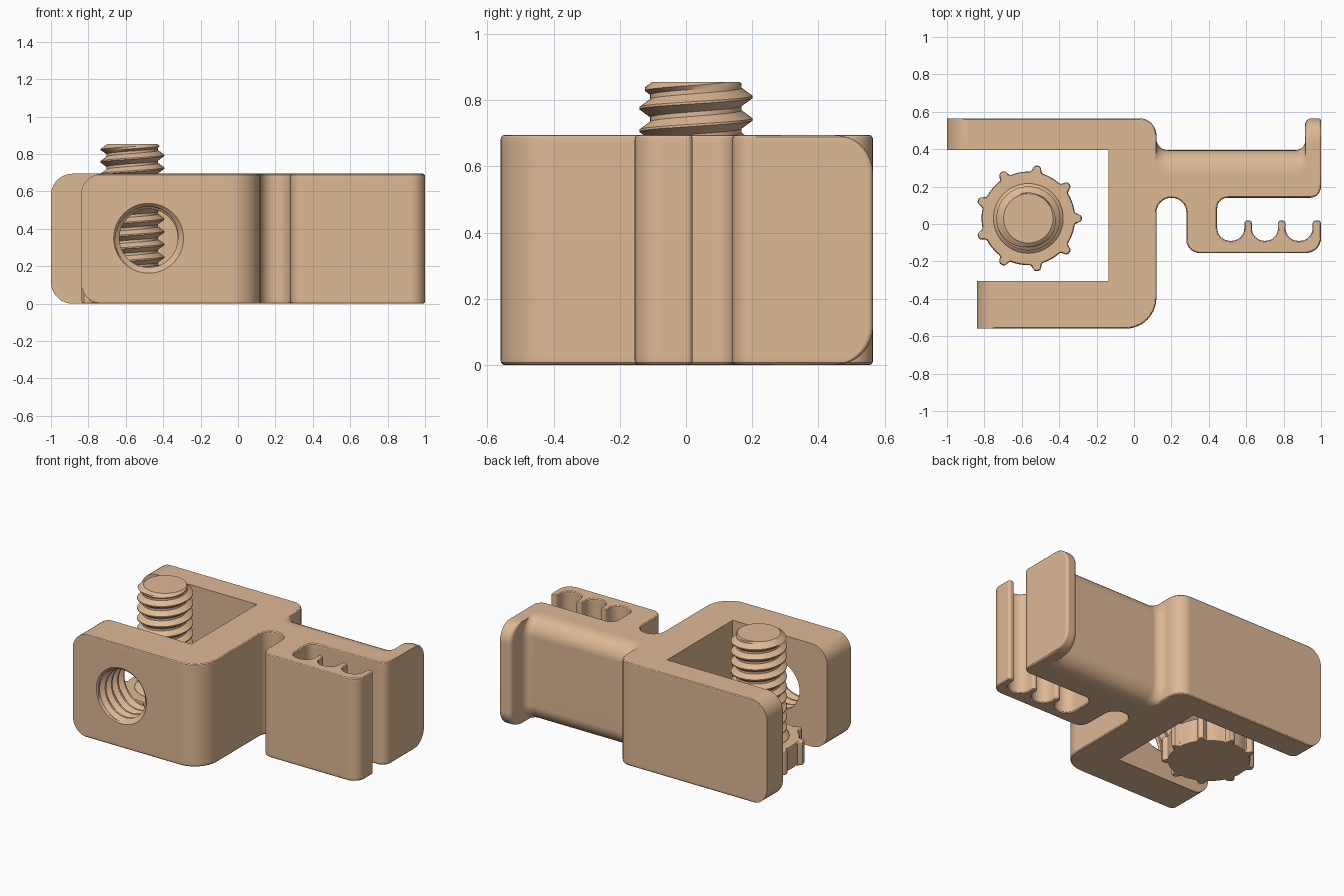
import bpy, bmesh, math
from mathutils import Vector

if "Cube" in bpy.data.objects:
    bpy.data.objects.remove(bpy.data.objects["Cube"])

H, R, E = 0.695, 0.115, 0.012      # body height, big edge rounding, small edge rounding

mat = bpy.data.materials.new("tan_plastic")
mat.diffuse_color = (0.73, 0.48, 0.30, 1)
mat.use_nodes = True
mat.node_tree.nodes["Principled BSDF"].inputs["Base Color"].default_value = mat.diffuse_color


def make_object(name, verts, faces):
    bm = bmesh.new()
    vs = [bm.verts.new(v) for v in verts]
    for f in faces:
        bm.faces.new([vs[i] for i in f])
    bmesh.ops.remove_doubles(bm, verts=bm.verts, dist=1e-5)
    bmesh.ops.recalc_face_normals(bm, faces=bm.faces)
    me = bpy.data.meshes.new(name)
    bm.to_mesh(me)
    bm.free()
    ob = bpy.data.objects.new(name, me)
    bpy.context.collection.objects.link(ob)
    me.materials.append(mat)
    return ob


def activate(ob):
    bpy.ops.object.select_all(action='DESELECT')
    ob.select_set(True)
    bpy.context.view_layer.objects.active = ob


def smooth(ob):
    activate(ob)
    bpy.ops.object.shade_smooth_by_angle(angle=math.radians(32))
    wn = ob.modifiers.new("weighted", 'WEIGHTED_NORMAL')
    wn.keep_sharp = True


def loft(name, rings):
    n = len(rings[0])
    faces = [(i * n + j, i * n + (j + 1) % n, (i + 1) * n + (j + 1) % n, (i + 1) * n + j)
             for i in range(len(rings) - 1) for j in range(n)]
    faces += [tuple(range(n)), tuple(range((len(rings) - 1) * n, len(rings) * n))]
    return make_object(name, [v for r in rings for v in r], faces)


def round_corners(corners, seg=8):
    """Round the right-angled corners (x, y, radius) of an outline."""
    out = []
    for i, (x, y, r) in enumerate(corners):
        p = Vector((x, y))
        if r == 0:
            out.append(p)
            continue
        u = (Vector(corners[i - 1][:2]) - p).normalized()
        v = (Vector(corners[(i + 1) % len(corners)][:2]) - p).normalized()
        for k in range(seg + 1):
            a = math.pi / 2 * k / seg
            out.append(p + (u + v) * r - (v * math.cos(a) + u * math.sin(a)) * r)
    return out


def body_outline(d, e):
    """Outline at one height: d pulls in jaw ends and arm back, e insets the rim."""
    c = [(-1 + d, 0.565, 0), (0.12, 0.565, 0.09),
         (0.12, 0.395 - d, 0.06), (0.915, 0.395 - d, 0.05),       # arm back
         (0.915, 0.565 - d, 0.035), (1, 0.565 - d, 0.015),        # lip
         (1, 0.14, 0.06), (0.445, 0.14, 0.055)]                   # slot
    for x0, x1, x2 in ((0.445, 0.59, 0.63), (0.63, 0.77, 0.81), (0.81, 0.955, 1.0)):
        c += [(x0, -0.09, 0.068), (x1, -0.09, 0.068),             # pocket and tooth
              (x1, 0.02, 0.018), (x2, 0.02, 0.018)]
    c += [(1, -0.155, 0.08), (0.28, -0.155, 0.07),
          (0.28, 0.14, 0.079), (0.12, 0.14, 0.079),               # arch
          (0.12, -0.56, 0.165), (-0.84 + d, -0.56, 0),            # front jaw
          (-0.84 + d, -0.305, 0), (-0.135, -0.305, 0),
          (-0.135, 0.395, 0), (-1 + d, 0.395, 0)]
    pts = round_corners(c)[::-1]
    out = []
    for i, p in enumerate(pts):
        a = (p - pts[i - 1]).normalized()
        b = (pts[(i + 1) % len(pts)] - p).normalized()
        n1, n2 = Vector((-a.y, a.x)), Vector((-b.y, b.x))
        n = (n1 + n2) / (1 + n1.dot(n2))
        if p.x < -0.13:                                           # crisp inner mouth
            n = Vector((0, n.y if abs(p.y) > 0.41 else 0))
        out.append(p + n * e)
    return out


def thread(name, root, crest, z0, z1, pitch, end_r, shape, seg=56):
    """Closed helical thread; rows follow the helix and are clamped at both ends."""
    mid = (root + crest) / 2
    prof = [(0, root), (.2, root), (.375, mid), (.55, crest), (.65, crest), (.825, mid)]
    n = len(prof)
    last = n * (math.ceil((z1 - z0) / pitch) + 2)
    verts, faces = [], []
    for i in range(last + 1):
        f, r = prof[i % n]
        for j in range(seg):
            z = z0 + pitch * (i // n - 1 + f + j / seg)
            if i == 0 or z <= z0:
                z, rr = z0, end_r[0]
            elif i == last or z >= z1:
                z, rr = z1, end_r[1]
            else:
                rr = shape(r, z)
            a = 2 * math.pi * j / seg
            verts.append((rr * math.cos(a), rr * math.sin(a), z))

    def idx(i, j):
        return i * seg + j if j < seg else min(i + n, last) * seg

    for i in range(last):
        for j in range(seg):
            q = []
            for k in (idx(i, j), idx(i, j + 1), idx(i + 1, j + 1), idx(i + 1, j)):
                if k not in q:
                    q.append(k)
            if len(q) > 2:
                faces.append(q)
    faces += [list(range(seg)), list(range(last * seg, (last + 1) * seg))]
    return make_object(name, verts, faces)


# Clamp body: outline lofted through levels that round the edges
half = []
for k in range(10):
    a = math.pi / 2 * k / 9
    z, d = R * (1 - math.cos(a)), R * (1 - math.sin(a))
    e = E - math.sqrt(E * E - (E - z) ** 2) if z < E else 0
    half.append((z, d, e))
levels = half + [(H - z, d, e) for z, d, e in reversed(half)]
body = loft("clamp_body", [[(p.x, p.y, z) for p in body_outline(d, e)] for z, d, e in levels])

# Threaded hole in the front jaw, with a countersunk mouth
cutter = thread("hole_cutter", 0.156, 0.181, 0.2, 0.65, 0.066, (0.156, 0.27),
                lambda r, z: max(r, 0.187 + (z - 0.56)))
cutter.rotation_euler.x = math.pi / 2
cutter.location = (-0.478, 0, 0.35)
cutter.hide_render = True
activate(body)
cut = body.modifiers.new("hole", 'BOOLEAN')
cut.operation, cut.solver, cut.object = 'DIFFERENCE', 'EXACT', cutter
bpy.ops.object.modifier_apply(modifier="hole")
bpy.data.objects.remove(cutter)
smooth(body)

# Clamping screw standing in the mouth
CX, CY = -0.565, 0.03
screw = thread("screw_thread", 0.138, 0.171, 0.14, 0.855, 0.068, (0.138, 0.132),
               lambda r, z: min(r, 0.132 + (0.855 - z) * 1.4))
screw.location = (CX, CY, 0)
smooth(screw)


# Knob with nine grip ribs
def knob_ring(z, inset):
    ring = []
    for k in range(216):
        a = 2 * math.pi * k / 216
        off = (a - math.radians(20) + math.radians(20)) % math.radians(40) - math.radians(20)
        r = 0.25 + 0.036 * math.exp(-(off / 0.095) ** 4) - inset
        ring.append((r * math.cos(a), r * math.sin(a), z))
    return ring


knob = loft("screw_knob", [knob_ring(z, i) for z, i in
            ((0, 0.012), (0.004, 0.004), (0.012, 0), (0.15, 0), (0.158, 0.004), (0.162, 0.012))])
knob.rotation_euler.z = math.radians(20)
knob.location = (CX, CY, 0)
smooth(knob)

# Flared collar where the screw meets the knob
collar = loft("screw_collar", [[(r * math.cos(math.tau * k / 56), r * math.sin(math.tau * k / 56), z)
              for k in range(56)] for z, r in ((0.15, 0.19), (0.168, 0.185), (0.185, 0.165), (0.2, 0.14))])
collar.location = (CX, CY, 0)
smooth(collar)
